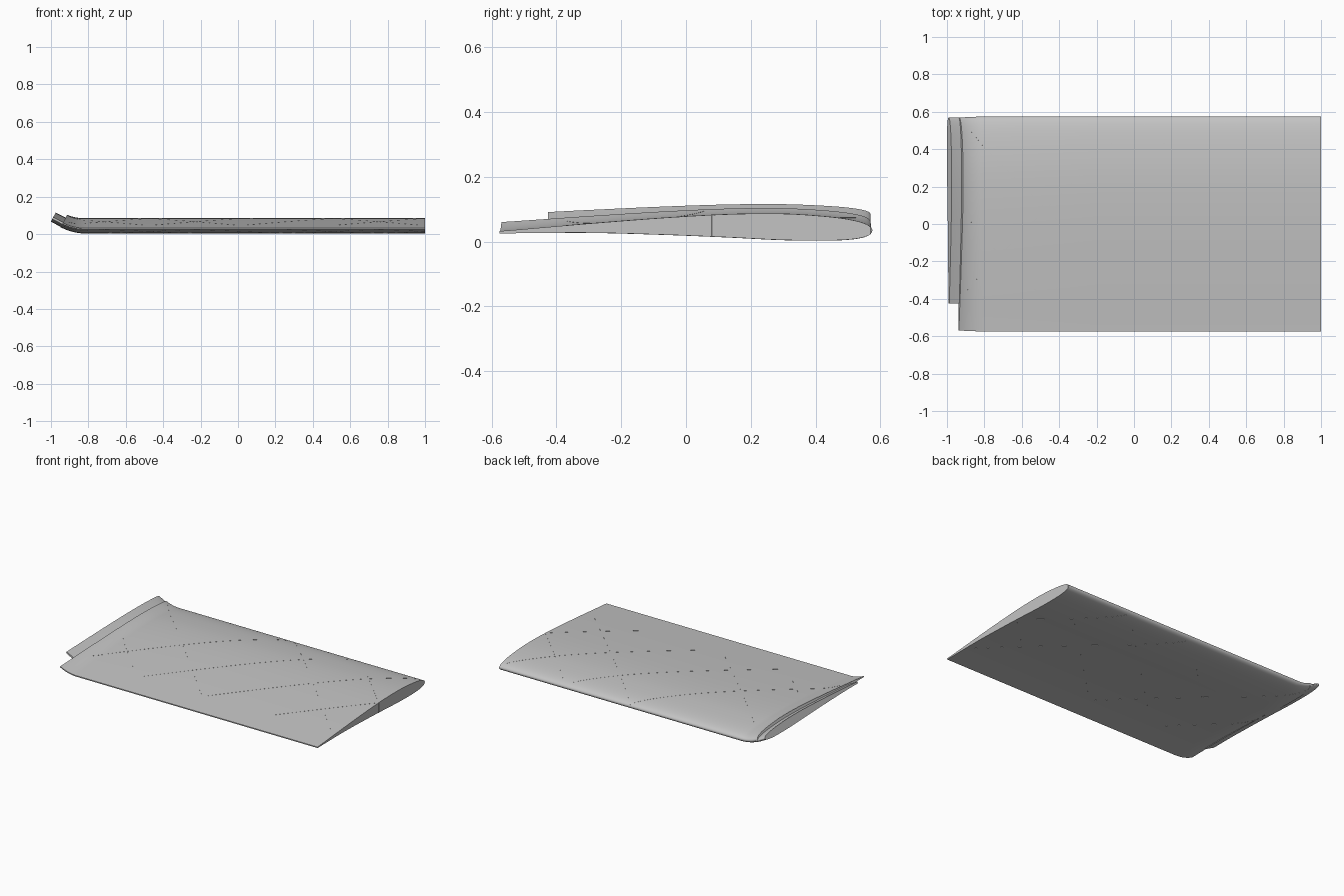
import bpy
import bmesh
import math

cube = bpy.data.objects.get("Cube")
if cube:
    bpy.data.objects.remove(cube, do_unlink=True)

grey = bpy.data.materials.new("light_grey")
grey.use_nodes = True
COLOUR = (0.55, 0.55, 0.55, 1)
grey.diffuse_color = COLOUR
grey.node_tree.nodes["Principled BSDF"].inputs["Base Color"].default_value = COLOUR

# Airfoil heights from the rounded nose to the thin trailing edge
UPPER = [.034, .053, .068, .079, .086, .084, .073, .055, .032]
LOWER = [.034, .016, .006, .003, .005, .013, .021, .027, .025]
NOSE, CHORD = 0.575, 1.15
BEND_X, RADIUS, BEND_LEN = -0.81, 0.3, 0.145


def height(table, mirror, s):
    """Smooth curve through a table; the other side continues it past the nose."""
    f = min(max(s, 0), 1) * (len(table) - 1)
    i = min(int(f), len(table) - 2)
    t = f - i
    a = table[i - 1] if i else mirror[1]
    b, c = table[i], table[i + 1]
    d = table[i + 2] if i + 2 < len(table) else 2 * c - b
    return b + t / 2 * (c - a + t * (2 * a - 5 * b + 4 * c - d + t * (3 * (b - c) + d - a)))


def top(s):
    return height(UPPER, LOWER, s)


def bottom(s):
    return height(LOWER, UPPER, s)


def chord_y(s):
    return NOSE - CHORD * s * s


def place(x, y, z):
    """Carry a point round the upturned end of the wing."""
    d = max(0, BEND_X - x)
    t = min(d / BEND_LEN, 1)
    a = t * BEND_LEN / RADIUS
    extra = max(0, d - BEND_LEN)
    z *= 1 - 0.1 * t
    px = max(x, BEND_X) - RADIUS * math.sin(a) - extra * math.cos(a) + z * math.sin(a)
    pz = RADIUS * (1 - math.cos(a)) + extra * math.sin(a) + z * math.cos(a)
    return px, y * (1 - 0.01 * t), pz


def loft(name, rings):
    """Join closed rings into a capped solid."""
    bm = bmesh.new()
    loops = [[bm.verts.new(p) for p in ring] for ring in rings]
    n = len(loops[0])
    for a, b in zip(loops, loops[1:]):
        for i in range(n):
            j = (i + 1) % n
            bm.faces.new((a[i], a[j], b[j], b[i]))
    bm.faces.new(loops[0])
    bm.faces.new(loops[-1])
    bmesh.ops.recalc_face_normals(bm, faces=bm.faces)
    mesh = bpy.data.meshes.new(name)
    bm.to_mesh(mesh)
    bm.free()
    mesh.materials.append(grey)
    obj = bpy.data.objects.new(name, mesh)
    bpy.context.collection.objects.link(obj)
    bpy.ops.object.select_all(action='DESELECT')
    obj.select_set(True)
    bpy.context.view_layer.objects.active = obj
    bpy.ops.object.shade_smooth_by_angle(angle=math.radians(30))
    return obj


def section(x, s_end=1, thick=1, lift=0, steps=40):
    """Closed airfoil ring at one station."""
    ss = [s_end * i / steps for i in range(steps + 1)]
    pts = [(chord_y(s), top(s)) for s in reversed(ss)]
    pts += [(chord_y(s), bottom(s)) for s in ss[1:]]
    return [place(x, y, z * thick + lift) for y, z in pts]


# Main wing panel with its upturned end
bend = [BEND_X - BEND_LEN * i / 10 for i in range(11)]
loft("wing_panel", [section(x) for x in [1, 0.4, -0.2] + bend])

# Thinner end insert, cut short before the trailing edge
END_X = BEND_X - BEND_LEN
loft("wing_end_insert",
     [section(x, 0.935, 0.74, 0.003) for x in (END_X + 0.02, END_X, END_X - 0.06)])


def rib(name, x0, y0, x1, y1, steps=48, w=0.0015, proud=0.0006):
    """Thin diagonal web whose edges show in the skin."""
    rings = []
    for i in range(steps + 1):
        t = i / steps
        x, y = x0 + (x1 - x0) * t, y0 + (y1 - y0) * t
        s = math.sqrt((NOSE - y) / CHORD)
        hi, lo = top(s) + proud, bottom(s) - proud
        rings.append([place(min(x + dx, 1.0006), y, z)
                      for dx, z in ((-w, hi), (w, hi), (w, lo), (-w, lo))])
    loft(name, rings)


# Diagonal lattice of ribs
RIBS = [(-0.94, 0.55, -0.01, -0.38), (0.02, 0.57, -0.92, -0.37),
        (0.02, 0.57, 0.97, -0.38), (0.51, 0.57, -0.45, -0.38),
        (0.51, 0.57, 1, 0.08), (1, 0.57, 0.04, -0.38),
        (1, 0.08, 0.53, -0.38), (-0.94, 0.06, -0.5, -0.38)]
for k, ends in enumerate(RIBS):
    rib(f"diagonal_rib_{k + 1}", *ends)
